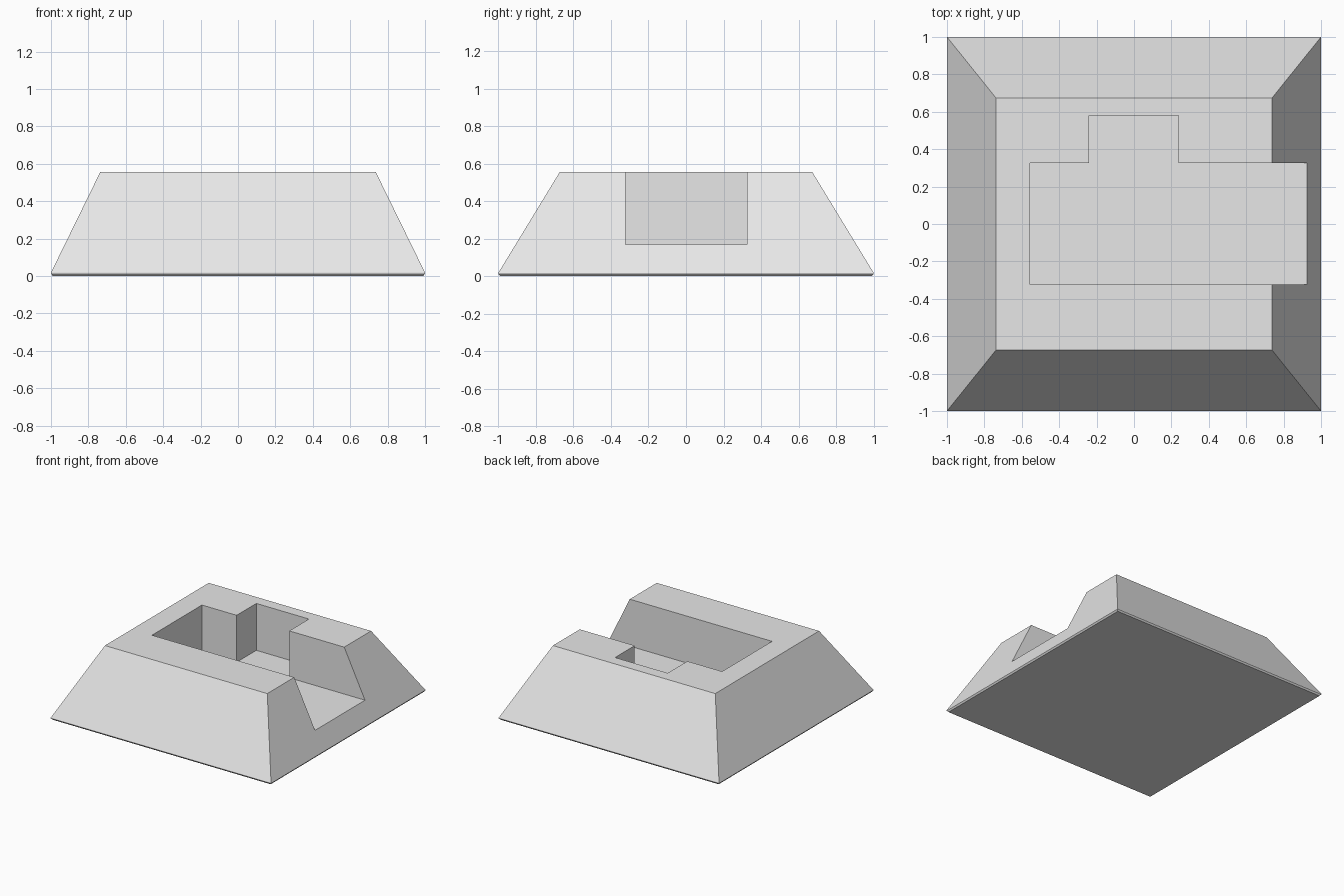
import bpy
import bmesh

cube = bpy.data.objects.get("Cube")
if cube:
    bpy.data.objects.remove(cube)

grey = bpy.data.materials.new("plain_grey")
grey.use_nodes = True
grey.diffuse_color = (0.8, 0.8, 0.8, 1)
grey.node_tree.nodes["Principled BSDF"].inputs["Base Color"].default_value = grey.diffuse_color


def loft(name, rings):
    """Closed solid through matching rings of points, bottom to top."""
    bm = bmesh.new()
    loops = [[bm.verts.new(p) for p in ring] for ring in rings]
    n = len(loops[0])
    for low, high in zip(loops, loops[1:]):
        for i in range(n):
            j = (i + 1) % n
            bm.faces.new((low[i], low[j], high[j], high[i]))
    bm.faces.new(loops[0][::-1])
    bm.faces.new(loops[-1])
    bmesh.ops.recalc_face_normals(bm, faces=bm.faces)
    mesh = bpy.data.meshes.new(name)
    bm.to_mesh(mesh)
    bm.free()
    mesh.materials.append(grey)
    obj = bpy.data.objects.new(name, mesh)
    bpy.context.collection.objects.link(obj)
    return obj


def rectangle(x, y, z):
    return [(-x, -y, z), (x, -y, z), (x, y, z), (-x, y, z)]


# Sloped block with a narrow undercut lip round its foot
block = loft("sloped_base", [
    rectangle(0.99, 0.99, 0),
    rectangle(1, 1, 0.012),
    rectangle(1, 1, 0.018),
    rectangle(0.737, 0.673, 0.555),
])

# T-shaped pocket, open through the left slope, with a niche at the back
outline = [(-0.555, -0.323), (1.2, -0.323), (1.2, 0.325), (0.238, 0.325),
           (0.238, 0.58), (-0.24, 0.58), (-0.24, 0.325), (-0.555, 0.325)]
cutter = loft("pocket_cutter", [[(x, y, z) for x, y in outline] for z in (0.17, 0.8)])
cutter.hide_render = True

# Carve the pocket and discard the cutter
cut = block.modifiers.new("pocket", "BOOLEAN")
cut.operation = "DIFFERENCE"
cut.solver = "EXACT"
cut.object = cutter
bpy.context.view_layer.objects.active = block
block.select_set(True)
bpy.ops.object.modifier_apply(modifier=cut.name)
bpy.data.objects.remove(cutter)
